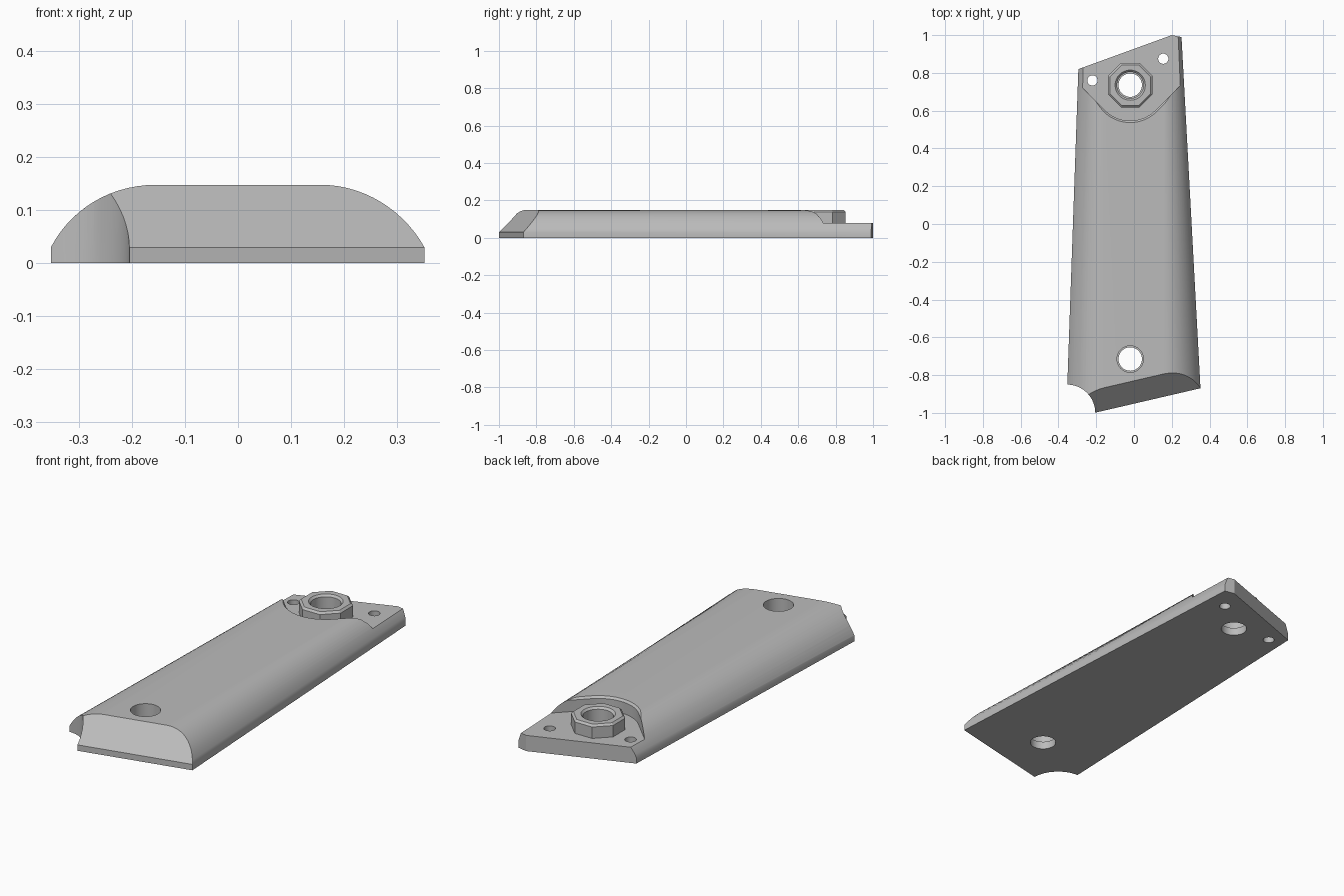
import bpy, bmesh
from math import sin, cos, asin, pi
from mathutils import Vector

if "Cube" in bpy.data.objects:
    bpy.data.objects.remove(bpy.data.objects["Cube"])

TOP, RIM, FLOOR = 0.148, 0.03, 0.08
BOSS = (-0.02, 0.735)

grey = bpy.data.materials.new("satin grey")
grey.use_nodes = True
grey.diffuse_color = (0.5, 0.5, 0.5, 1)
grey.node_tree.nodes["Principled BSDF"].inputs["Base Color"].default_value = (0.5, 0.5, 0.5, 1)


def finish(name, bm, helper=False):
    bmesh.ops.recalc_face_normals(bm, faces=bm.faces)
    mesh = bpy.data.meshes.new(name)
    bm.to_mesh(mesh)
    bm.free()
    mesh.materials.append(grey)
    ob = bpy.data.objects.new(name, mesh)
    bpy.context.collection.objects.link(ob)
    ob.hide_render = helper
    return ob


def loft(rings):
    """Closed solid through matching rings of points."""
    bm = bmesh.new()
    loops = [[bm.verts.new(p) for p in ring] for ring in rings]
    n = len(loops[0])
    for a, b in zip(loops, loops[1:]):
        for i in range(n):
            j = (i + 1) % n
            bm.faces.new((a[i], a[j], b[j], b[i]))
    bm.faces.new(loops[0])
    bm.faces.new(loops[-1])
    return bm


def turned(centre, levels, sides=48, turn=0.0):
    """Upright solid from (radius, z) levels."""
    return loft([[(centre[0] + r * cos(turn + 2 * pi * i / sides),
                   centre[1] + r * sin(turn + 2 * pi * i / sides), z)
                  for i in range(sides)] for r, z in levels])


# Panel section: flat middle, rounded flanks stretched out to tapering sides
def section(y):
    left = -0.353 + 0.035 * (y + 0.85)
    right = 0.352 - 0.054 * (y + 0.87)
    radius, sweep, steps = 0.212, asin(0.19 / 0.212), 14
    arc = [(sin(sweep * i / steps) / sin(sweep), TOP - radius * (1 - cos(sweep * i / steps)))
           for i in range(steps + 1)]
    flat = 0.155
    pts = [(left, 0), *[(-flat + (left + flat) * t, z) for t, z in reversed(arc)]]
    pts += [(flat + (right - flat) * t, z) for t, z in arc] + [(right, 0)]
    return [(x, y, z) for x, z in pts]


bm = loft([section(-1.1), section(1.1)])

# Trim both ends with planes: front, front slope, back, back corner
trims = [((-0.21, -1, 0), (0.226, -0.974, 0)),
         ((-0.21, -1, RIM), (0.226, -0.974, 1)),
         ((0.2, 1, 0), (-0.18, 0.495, 0)),
         ((0.2, 1, 0), (0.2, 0.98, 0))]
for point, normal in trims:
    bmesh.ops.bisect_plane(bm, geom=bm.verts[:] + bm.edges[:] + bm.faces[:],
                           plane_co=point, plane_no=Vector(normal).normalized(),
                           clear_outer=True)
    bmesh.ops.holes_fill(bm, edges=[e for e in bm.edges if e.is_boundary], sides=0)
panel = finish("grip_panel", bm)


# Rounded V recess, with its upper rim chamfered
def recess_ring(r, z):
    cx, cy = BOSS
    pts = [(cx + r * cos(a), cy + r * sin(a), z)
           for a in [-0.75 * pi + 0.5 * pi * i / 20 for i in range(21)]]
    k = r * sin(pi / 4)
    reach = 0.5
    return ([(cx - k - reach, cy - k + reach, z)] + pts +
            [(cx + k + reach, cy - k + reach, z)])


recess = finish("recess_cutter", loft([recess_ring(0.188, FLOOR),
                                       recess_ring(0.188, 0.138),
                                       recess_ring(0.21, 0.16)]), True)
notch = finish("notch_cutter", turned((-0.355, -1.0), [(0.15, -0.1), (0.15, 0.3)], 64), True)

# Octagonal boss with chamfered top edge
c = cos(pi / 8)
boss = finish("boss_form", turned(BOSS, [(0.118 / c, 0.06), (0.118 / c, 0.138),
                                         (0.108 / c, TOP)], 8, pi / 8), True)

# Stepped screw holes and small pin holes
upper_hole = finish("upper_hole_cutter", turned(BOSS, [(0.062, -0.1), (0.062, 0.04), (0.07, 0.04),
                                                       (0.07, 0.138), (0.09, 0.158)]), True)
lower_hole = finish("lower_hole_cutter", turned((-0.02, -0.715), [(0.062, -0.1), (0.062, 0.04),
                                                                  (0.07, 0.04), (0.07, 0.3)]), True)
pins = [finish("pin_hole_cutter", turned(p, [(0.027, -0.1), (0.027, 0.3)], 32), True)
        for p in ((-0.22, 0.76), (0.155, 0.875))]

steps = [(recess, 'DIFFERENCE'), (notch, 'DIFFERENCE'), (boss, 'UNION')]
steps += [(ob, 'DIFFERENCE') for ob in (upper_hole, lower_hole, *pins)]
for ob, operation in steps:
    mod = panel.modifiers.new(ob.name, 'BOOLEAN')
    mod.object, mod.operation, mod.solver = ob, operation, 'EXACT'

# Bake the cuts, drop the helpers, then smooth the rounded areas
bpy.ops.object.select_all(action='DESELECT')
bpy.context.view_layer.objects.active = panel
panel.select_set(True)
for mod in list(panel.modifiers):
    bpy.ops.object.modifier_apply(modifier=mod.name)
for ob, _ in steps:
    bpy.data.objects.remove(ob)
bpy.ops.object.shade_smooth_by_angle(angle=pi / 6)
